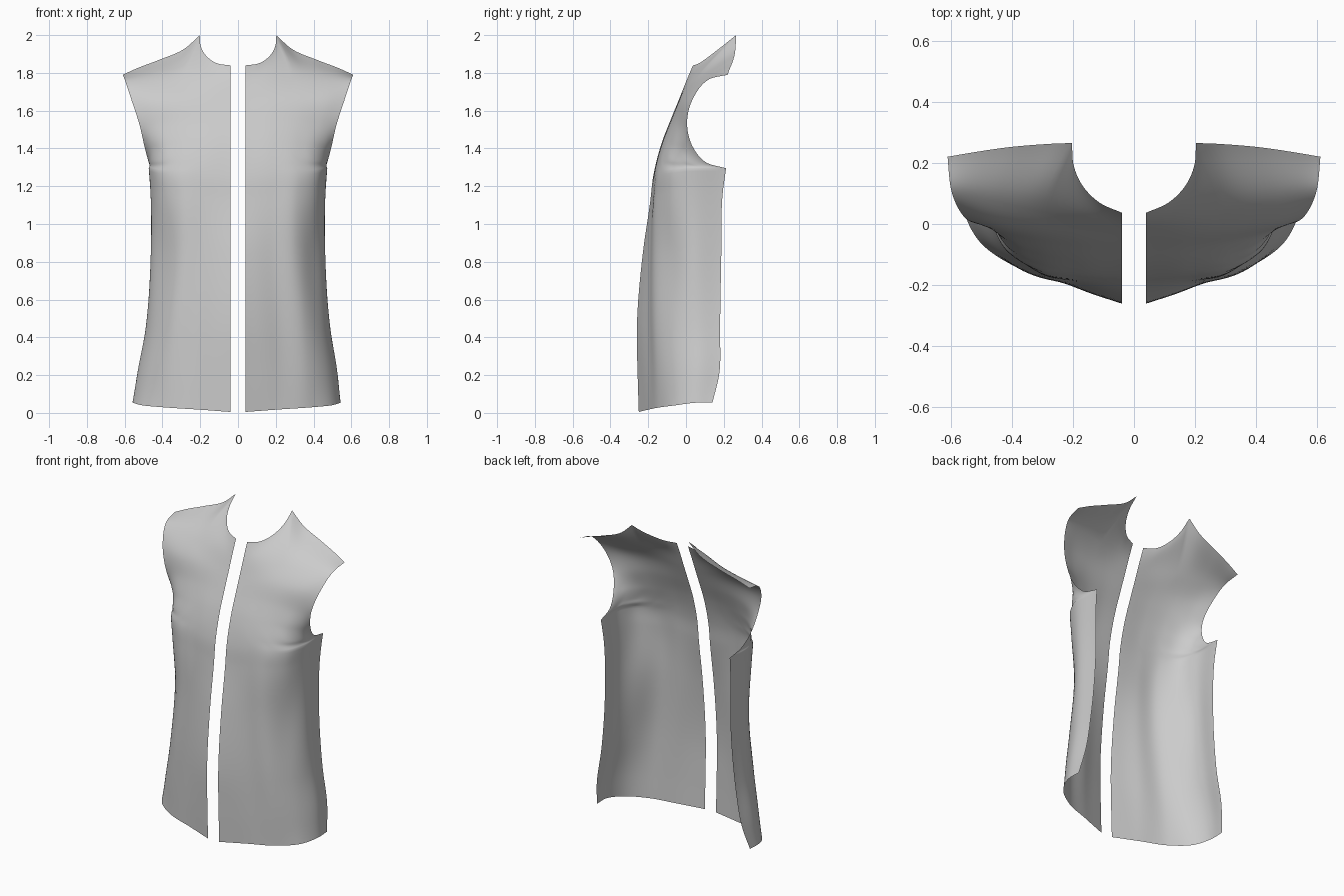
import bpy, math
from mathutils import Vector

if "Cube" in bpy.data.objects:
    bpy.data.objects.remove(bpy.data.objects["Cube"])

# Key cross-sections of one panel: (z at centre front, z at outer edge, [(x, y), ...])
BODY = [
    (0.005, 0.055, [(.04, -.25), (.2, -.2), (.38, -.14), (.5, -.05), (.54, .04), (.54, .14)]),
    (0.20, 0.20, [(.04, -.256), (.2, -.205), (.37, -.145), (.485, -.05), (.525, .05), (.518, .175)]),
    (0.45, 0.45, [(.04, -.26), (.2, -.207), (.35, -.15), (.45, -.06), (.485, .05), (.48, .18)]),
    (0.85, 0.85, [(.04, -.228), (.18, -.195), (.3, -.16), (.4, -.08), (.455, .03), (.45, .187)]),
    (1.13, 1.17, [(.04, -.188), (.18, -.176), (.31, -.155), (.41, -.09), (.457, .015), (.455, .195)]),
    (1.25, 1.295, [(.04, -.174), (.18, -.165), (.32, -.142), (.42, -.083), (.464, .005), (.462, .212)]),
]
YOKE = [
    (1.33, 1.33, [(.04, -.157), (.18, -.151), (.32, -.126), (.415, -.073), (.459, -.003), (.474, .1)]),
    (1.44, 1.41, [(.04, -.125), (.18, -.12), (.32, -.095), (.415, -.055), (.465, -.01), (.495, .035)]),
    (1.55, 1.52, [(.04, -.082), (.18, -.078), (.32, -.06), (.43, -.03), (.52, .006)]),
    (1.66, 1.66, [(.04, -.037), (.2, -.03), (.36, -.012), (.47, .008), (.565, .035)]),
    (1.76, 1.765, [(.04, .003), (.15, .018), (.3, .05), (.45, .085), (.6, .12)]),
]
NECK = [(.04, .037, 1.84), (.11, .068, 1.85), (.168, .125, 1.89), (.197, .19, 1.94), (.203, .265, 2.0)]
SHOULDER = [(.203, .265, 2.0), (.28, .262, 1.93), (.42, .25, 1.868), (.54, .232, 1.822), (.61, .22, 1.79)]
NU, NECK_U, STEPS = 48, 21, 8


def spline(pts):
    """Chord-length cubic that keeps sharp turns as corners; returns f(segment, fraction) and knots."""
    p = [Vector(q) for q in pts]
    n = len(p) - 1
    h = [max((p[i + 1] - p[i]).length, 1e-6) for i in range(n)]
    d = [(p[i + 1] - p[i]) / h[i] for i in range(n)]
    start, end = list(d), list(d)
    for k in range(1, n):
        smooth = (d[k - 1] * h[k] + d[k] * h[k - 1]) / (h[k - 1] + h[k])
        corner = min(1, max(0, (.7 - d[k - 1].dot(d[k])) / .4))
        end[k - 1] = smooth.lerp(d[k - 1], corner)
        start[k] = smooth.lerp(d[k], corner)

    def at(i, f):
        b = f * f * (3 - 2 * f)
        return (p[i] * (1 - b) + p[i + 1] * b
                + start[i] * h[i] * f * (1 - f) ** 2 - end[i] * h[i] * f * f * (1 - f))
    return at, h


def resample(pts, count):
    """Evenly spaced points along the curve."""
    at, h = spline(pts)
    out, total = [], sum(h)
    for k in range(count + 1):
        s, i = total * k / count, 0
        while i < len(h) - 1 and s > h[i]:
            s -= h[i]
            i += 1
        out.append(at(i, min(1, s / h[i])))
    return out


def panel(name, side, flare):
    rows = []
    for zc, ze, xy in BODY + YOKE:
        n = len(xy) - 1
        rows.append(resample([(x, y, zc + (ze - zc) * min(1, 1.2 * k / n))
                              for k, (x, y) in enumerate(xy)], NU))
    rows.append(resample(NECK, NECK_U) + resample(SHOULDER, NU - NECK_U)[1:])
    nv = (len(rows) - 1) * STEPS
    columns = [spline([r[i] for r in rows])[0] for i in range(NU + 1)]
    verts, faces = [], []
    for j in range(nv + 1):
        seg = min(j // STEPS, len(rows) - 2)
        for i in range(NU + 1):
            p = columns[i](seg, j / STEPS - seg)
            # soft diagonal drape folds on the lower side
            u = i / NU
            if p.z < 1.3:
                w = math.sin(math.pi * max(p.z, 0) / 1.3) * math.sin(math.pi * u) ** 2
                fold = 0.010 * w * math.sin(15 * u + 2.5 * p.z)
                p.x += fold * u
                p.y -= fold * (1 - u)
            # hem flare
            p.x *= 1 + flare * max(0, 1 - p.z / .5) ** 2 * u
            verts.append((p.x * side, p.y, p.z))
    for j in range(nv):
        for i in range(NU):
            a = j * (NU + 1) + i
            q = (a, a + 1, a + NU + 2, a + NU + 1)
            faces.append(q if side > 0 else q[::-1])
    me = bpy.data.meshes.new(name)
    me.from_pydata(verts, [], faces)
    me.polygons.foreach_set("use_smooth", [True] * len(me.polygons))
    ob = bpy.data.objects.new(name, me)
    bpy.context.collection.objects.link(ob)
    return ob


# Two front panels of the sleeveless garment
panel("right_front_panel", 1, 0.0)
panel("left_front_panel", -1, 0.04)
